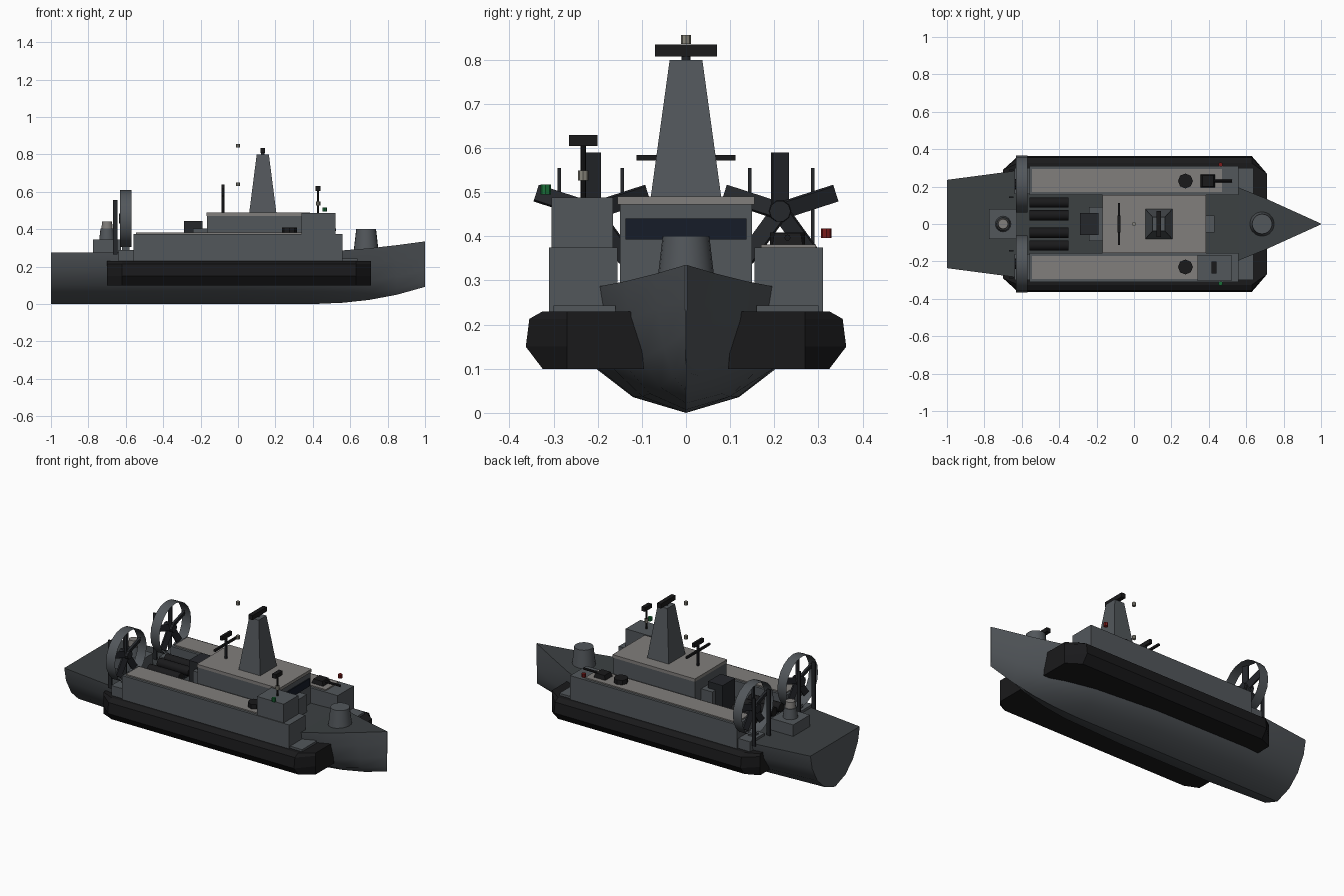
import bpy, bmesh, math
from mathutils import Matrix, Vector

if "Cube" in bpy.data.objects:
    bpy.data.objects.remove(bpy.data.objects["Cube"])


def mat(name, r, g, b):
    m = bpy.data.materials.new(name)
    m.diffuse_color = (r, g, b, 1)
    m.use_nodes = True
    m.node_tree.nodes["Principled BSDF"].inputs["Base Color"].default_value = m.diffuse_color
    return m


GREY = mat("hull_grey", .085, .095, .105)
DECK = mat("deck_grey", .045, .052, .055)
ROOF = mat("roof_grey", .22, .21, .20)
BLACK = mat("black", .01, .01, .011)
DARK = mat("dark_grey", .018, .02, .024)
GLASS = mat("glass", .008, .012, .022)
TAN = mat("lamp_tan", .25, .24, .2)
RED = mat("lamp_red", .2, .01, .01)
GREEN = mat("lamp_green", .01, .16, .04)


def finish(name, bm, m, smooth=None):
    bmesh.ops.recalc_face_normals(bm, faces=bm.faces)
    me = bpy.data.meshes.new(name)
    bm.to_mesh(me)
    bm.free()
    me.materials.append(m)
    o = bpy.data.objects.new(name, me)
    bpy.context.collection.objects.link(o)
    if smooth:
        bpy.ops.object.select_all(action='DESELECT')
        o.select_set(True)
        bpy.context.view_layer.objects.active = o
        bpy.ops.object.shade_smooth_by_angle(angle=math.radians(smooth))
    return o


def box(name, x, y, z, m, top=None):
    """Box from (min, max) ranges; top = (x range, y range) gives a taper."""
    tx, ty = top or (x, y)
    bm = bmesh.new()
    for (ax, ay, az) in ((x, y, z[0]), (tx, ty, z[1])):
        for i, j in ((0, 0), (1, 0), (1, 1), (0, 1)):
            bm.verts.new((ax[i], ay[j], az))
    v = list(bm.verts)
    bm.faces.new(v[:4])
    bm.faces.new(v[4:])
    for i in range(4):
        k = (i + 1) % 4
        bm.faces.new((v[i], v[k], v[4 + k], v[4 + i]))
    return finish(name, bm, m)


def rod(name, c, r1, r2, depth, m, axis='Z', n=12, caps=True):
    bm = bmesh.new()
    rot = Matrix.Rotation(math.pi / 2, 4, 'Y') if axis == 'X' else Matrix()
    bmesh.ops.create_cone(bm, cap_ends=caps, segments=n, radius1=r1, radius2=r2,
                          depth=depth, matrix=Matrix.Translation(c) @ rot)
    return finish(name, bm, m, 35)


def loft(name, rings, m, closed, smooth=None):
    """Skin between point rings and cap both ends."""
    bm = bmesh.new()
    vs = [[bm.verts.new(p) for p in r] for r in rings]
    n = len(rings[0])
    for a, b in zip(vs, vs[1:]):
        for i in range(n if closed else n - 1):
            k = (i + 1) % n
            bm.faces.new((a[i], a[k], b[k], b[i]))
    bm.faces.new(vs[0])
    bm.faces.new(vs[-1])
    return finish(name, bm, m, smooth)


# Hull: x, half beam, deck height, keel height
stations = [(-1, .236, .275, 0), (-.62, .286, .275, 0), (0, .28, .278, 0), (.4, .235, .282, 0),
            (.56, .195, .287, .007), (.7, .138, .298, .022), (.85, .07, .315, .05), (1, .002, .335, .092)]
half = [(1, 1), (.93, .7), (.72, .37), (.42, .13), (0, 0)]
section = half + [(-a, b) for a, b in half[-2::-1]]
loft("hull", [[(x, w * a, k + (d - k) * b) for a, b in section] for x, w, d, k in stations], GREY, False, 30)
bm = bmesh.new()
edge = [[bm.verts.new((x, s * w, d)) for s in (-1, 1)] for x, w, d, k in stations]
for a, b in zip(edge, edge[1:]):
    bm.faces.new((a[0], b[0], b[1], a[1]))
finish("deck", bm, DECK)

skirt = [(.11, .23), (.325, .23), (.355, .213), (.363, .15), (.325, .1), (.095, .1)]
for s, side in ((1, "port"), (-1, "starboard")):
    def yr(a, b):
        return tuple(sorted((s * a, s * b)))
    # Side skirt with tapered ends
    ends = [(-.70, .29), (-.62, 1), (.63, 1), (.71, .27)]
    loft(side + "_skirt", [[(x, s * min(y, lim), z) for y, z in skirt] for x, lim in ends], BLACK, True)
    # Side house and its end fairings
    box(side + "_house", (-.56, .56), yr(.155, .31), (.2, .375), GREY)
    box(side + "_house_roof", (-.545, .47), yr(.17, .295), (.375, .382), ROOF)
    box(side + "_front_fairing", (.56, .64), yr(.16, .30), (.2, .243), GREY)
    box(side + "_aft_fairing", (-.64, -.56), yr(.16, .30), (.2, .29), GREY)
    rod(side + "_life_raft", (.275, s * .23, .395), .04, .04, .028, BLACK, n=8)
    # Ducted fan: open shroud, hub, blades, rudders
    cy, cz = s * .213, .457
    rod(side + "_fan_shroud", (-.60, cy, cz), .152, .152, .06, GREY, 'X', 20, False)
    rod(side + "_fan_hub", (-.605, cy, cz), .028, .024, .06, DARK, 'X', 10)
    box(side + "_fan_stand", (-.62, -.58), yr(.19, .236), (.26, .31), GREY)
    for i in range(5):
        b = box(side + "_fan_blade", (-.006, .006), (-.019, .019), (.01, .133), DARK)
        b.matrix_world = (Matrix.Translation((-.60, cy, cz)) @ Matrix.Rotation(i * math.tau / 5, 4, 'X')
                          @ Matrix.Rotation(.35, 4, 'Z'))
    for y in (.144, .287):
        box(side + "_rudder", (-.668, -.645), yr(y - .004, y + .004), (.265, .555), DARK)
    # Launch tubes in the aft well
    for y in (.047, .115):
        rod(side + "_launch_tube", (-.455, s * y, .318), .027, .027, .21, BLACK, 'X')
        for x in (-.52, -.39):
            box(side + "_tube_cradle", (x - .012, x + .012), yr(y - .02, y + .02), (.27, .315), DARK)

# Central superstructure
box("cabin", (-.165, .38), (-.15, .15), (.25, .475), GREY)
box("cabin_roof", (-.168, .385), (-.155, .155), (.472, .49), ROOF)
box("bridge_window", (.375, .386), (-.137, .137), (.393, .44), GLASS)
box("front_locker", (.38, .43), (-.045, .045), (.27, .39), GREY)
box("funnel_base", (-.24, -.165), (-.09, .09), (.27, .405), GREY)
box("funnel", (-.288, -.19), (-.06, .06), (.27, .445), DARK)

# Tapered mast with radar bar
box("mast", (.06, .205), (-.08, .08), (.488, .80), GREY, ((.1, .165), (-.037, .037)))
rod("mast_radar_stem", (.132, 0, .803), .01, .01, .02, DARK)
box("mast_radar", (.119, .145), (-.07, .07), (.808, .835), BLACK)
for z in (.64, .846):
    rod("mast_lamp", (0, 0, z), .011, .011, .02, TAN, n=8)

# Aft aerial on the cabin roof
rod("aerial_post", (-.08, 0, .56), .008, .008, .15, DARK, n=8)
box("aerial_yard", (-.086, -.074), (-.112, .112), (.572, .584), BLACK)
box("aerial_head", (-.088, -.072), (-.045, .045), (.615, .64), BLACK)

# Starboard lookout box with radar and green lamp
box("lookout_box", (.34, .52), (-.305, -.165), (.37, .488), GREY)
box("lookout_hatch", (.415, .44), (-.265, -.2), (.605, .63), BLACK)
rod("lookout_radar_post", (.428, -.233, .55), .006, .006, .13, BLACK, n=8)
rod("lookout_lamp", (.428, -.233, .538), .012, .012, .022, TAN, n=8)
rod("green_lamp", (.463, -.318, .506), .012, .012, .022, GREEN, n=8)

# Port gun and red lamp
box("gun_mount", (.355, .435), (.195, .265), (.378, .408), BLACK, ((.365, .425), (.2, .26)))
rod("gun_barrel", (.475, .23, .397), .007, .007, .1, BLACK, 'X', 8)
rod("red_lamp", (.463, .318, .407), .012, .012, .022, RED, n=8)

# Bow turret and stern turret
rod("bow_turret", (.685, 0, .345), .066, .053, .112, GREY, n=20)
box("stern_platform", (-.775, -.625), (-.08, .08), (.265, .345), GREY)
rod("stern_turret", (-.70, 0, .375), .042, .035, .06, GREY, n=16)
rod("stern_turret_cap", (-.70, 0, .42), .031, .026, .044, ROOF, n=16)
